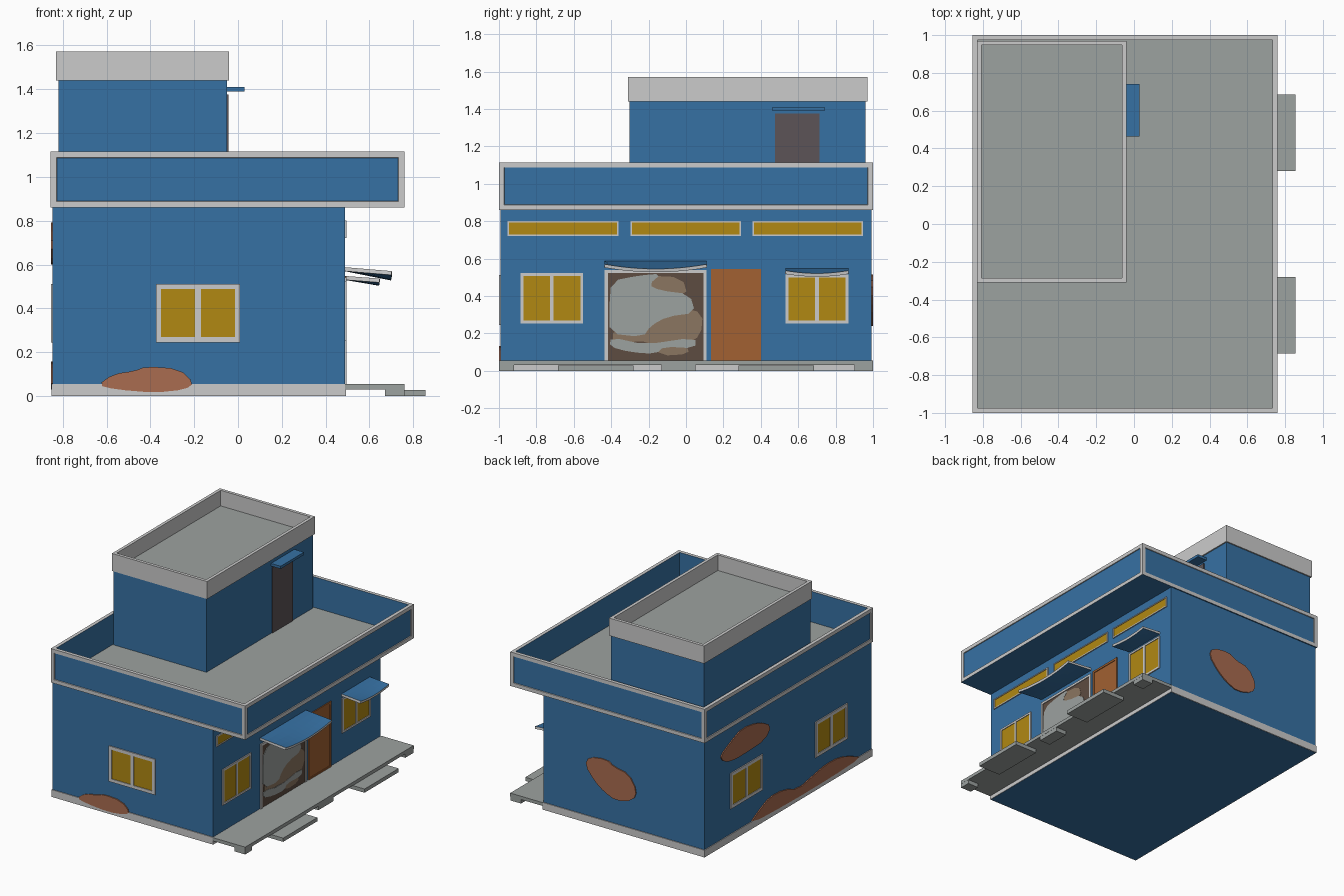
import bpy, bmesh
from mathutils import Vector

if "Cube" in bpy.data.objects:
    bpy.data.objects.remove(bpy.data.objects["Cube"])

COLOURS = {
    "blue_paint": (0.037, 0.165, 0.37), "light_trim": (0.60, 0.60, 0.60),
    "concrete": (0.335, 0.36, 0.35), "yellow_glass": (0.44, 0.25, 0.006),
    "orange_wood": (0.36, 0.12, 0.032), "bare_brick": (0.40, 0.15, 0.08),
    "dark_brown": (0.11, 0.072, 0.052), "tan_paper": (0.26, 0.18, 0.12),
    "grey_door": (0.107, 0.088, 0.095)}
MATS = {}
for n, c in COLOURS.items():
    MATS[n] = bpy.data.materials.new(n)
    MATS[n].diffuse_color = (*c, 1)

# Wall planes: (u along wall, v up, d outwards) -> world
WALLS = {
    "front": lambda u, v, d: Vector((u, -0.991 - d, v)),
    "back": lambda u, v, d: Vector((u, 0.991 + d, v)),
    "left": lambda u, v, d: Vector((-0.846 - d, u, v)),
    "right": lambda u, v, d: Vector((0.488 + d, u, v)),
    "tower": lambda u, v, d: Vector((-0.05 + d, u, v))}


def finish(name, bm, mats):
    bmesh.ops.recalc_face_normals(bm, faces=bm.faces)
    me = bpy.data.meshes.new(name)
    bm.to_mesh(me)
    bm.free()
    for m in mats:
        me.materials.append(MATS[m])
    ob = bpy.data.objects.new(name, me)
    bpy.context.collection.objects.link(ob)
    return ob


def add_box(bm, a, b, idx=0):
    vs = bmesh.ops.create_cube(bm, size=1)["verts"]
    for v in vs:
        v.co = Vector([(a[i] + b[i]) / 2 + v.co[i] * abs(b[i] - a[i]) for i in range(3)])
    for f in {f for v in vs for f in v.link_faces}:
        f.material_index = idx


def box(name, a, b, mat):
    bm = bmesh.new()
    add_box(bm, a, b)
    return finish(name, bm, [mat])


def wall_parts(name, wall, parts, mats):
    """Plates on a wall; each part is (u0, u1, v0, v1, depth, material index)."""
    bm = bmesh.new()
    P = WALLS[wall]
    for u0, u1, v0, v1, d, i in parts:
        add_box(bm, P(u0, v0, -0.004), P(u1, v1, d), i)
    return finish(name, bm, mats)


def framed(name, wall, u0, u1, v0, v1, t, mullion=0.0, mats=("light_trim", "yellow_glass")):
    """Frame bars around a recessed panel, with an optional centre bar."""
    parts = [(u0 + t / 2, u1 - t / 2, v0 + t / 2, v1 - t / 2, 0.003, 1),
             (u0, u0 + t, v0, v1, 0.008, 0), (u1 - t, u1, v0, v1, 0.008, 0),
             (u0 + t, u1 - t, v0, v0 + t, 0.008, 0), (u0 + t, u1 - t, v1 - t, v1, 0.008, 0)]
    if mullion:
        c = (u0 + u1) / 2
        parts.append((c - mullion / 2, c + mullion / 2, v0 + t, v1 - t, 0.008, 0))
    return wall_parts(name, wall, parts, mats)


def blob(name, wall, pts, d, mat):
    """Irregular thin patch: outline with cut corners, extruded off the wall."""
    cut = []
    for p, q in zip(pts, pts[1:] + pts[:1]):
        for k in (0.25, 0.75):
            cut.append((p[0] + (q[0] - p[0]) * k, p[1] + (q[1] - p[1]) * k))
    bm = bmesh.new()
    f = bm.faces.new([bm.verts.new(WALLS[wall](u, v, -0.001)) for u, v in cut])
    ext = bmesh.ops.extrude_face_region(bm, geom=[f], use_keep_orig=True)
    shift = WALLS[wall](0, 0, d + 0.001) - WALLS[wall](0, 0, 0)
    for v in ext["geom"]:
        if isinstance(v, bmesh.types.BMVert):
            v.co += shift
    return finish(name, bm, [mat])


def tray(name, a, b, rim, floor_z, base, panel=None):
    """Parapet: box with a sunk top; sides may carry framed, recessed panels.
    Slots: 0 trim, 1 base colour, 2 concrete."""
    bm = bmesh.new()
    add_box(bm, a, b)
    bm.normal_update()
    top = next(f for f in bm.faces if f.normal.z > 0.5)
    bottom = next(f for f in bm.faces if f.normal.z < -0.5)
    sides = [f for f in bm.faces if abs(f.normal.z) < 0.5]
    bottom.material_index = 1
    bmesh.ops.inset_individual(bm, faces=[top], thickness=rim)
    walls = bmesh.ops.extrude_face_region(bm, geom=[top])
    floor = next(g for g in walls["geom"] if isinstance(g, bmesh.types.BMFace))
    for v in floor.verts:
        v.co.z = floor_z
    for e in floor.edges:
        for f in e.link_faces:
            f.material_index = 1
    floor.material_index = 2
    if top.is_valid:
        bm.faces.remove(top)
    if panel:
        for f in sides:
            bmesh.ops.inset_individual(bm, faces=[f], thickness=panel)
            bmesh.ops.inset_individual(bm, faces=[f], thickness=0.002, depth=-0.006)
            f.material_index = 1
    return finish(name, bm, ["light_trim", base, "concrete"])


def awning(name, y0, y1, reach, z, drop, sag):
    """Sagging sheet sloping away from the wall, with a light rim."""
    bm = bmesh.new()
    nx, ny = 4, 12
    g = []
    for i in range(nx + 1):
        t = i / nx
        row = []
        for j in range(ny + 1):
            s = j / ny
            zz = z - drop * t - sag * t * (1 - (2 * s - 1) ** 2)
            row.append(bm.verts.new((0.487 + reach * t, y0 + (y1 - y0) * s, zz)))
        g.append(row)
    for i in range(nx):
        for j in range(ny):
            bm.faces.new((g[i][j], g[i + 1][j], g[i + 1][j + 1], g[i][j + 1]))
    ob = finish(name, bm, ["blue_paint", "light_trim"])
    if ob.data.polygons[0].normal.z < 0:
        ob.data.flip_normals()
    m = ob.modifiers.new("thickness", 'SOLIDIFY')
    m.thickness, m.offset, m.material_offset_rim = 0.018, -1, 1


# Main building, plinth and roof parapet
box("main_walls", (-0.846, -0.991, 0), (0.488, 0.991, 0.87), "blue_paint")
box("plinth", (-0.852, -0.997, 0.001), (0.492, 0.997, 0.055), "light_trim")
tray("roof_parapet", (-0.855, -1, 0.86), (0.76, 1, 1.115), 0.037, 0.885, "blue_paint", 0.039)

# Roof room with cap, door and canopy
box("roof_room", (-0.82, -0.303, 0.88), (-0.05, 0.96, 1.445), "blue_paint")
tray("roof_room_cap", (-0.83, -0.31, 1.44), (-0.04, 0.97, 1.572), 0.033, 1.455, "light_trim")
wall_parts("roof_room_door", "tower", [(0.475, 0.715, 0.885, 1.375, 0.006, 0)], ["grey_door"])
box("roof_door_canopy", (-0.055, 0.463, 1.39), (0.03, 0.74, 1.41), "blue_paint")

# Porch slab, feet and steps
box("porch_slab", (0.488, -1, 0.03), (0.76, 1, 0.055), "concrete")
for i, (a, b) in enumerate([(-1, -0.92), (-0.13, 0.05), (0.90, 1)]):
    box(f"porch_foot_{i}", (0.67, a, 0), (0.759, b, 0.032), "concrete")
for i, s in enumerate((-1, 1)):
    box(f"porch_step_{i}", (0.67, s * 0.28, 0), (0.855, s * 0.685, 0.028), "concrete")

# Windows
framed("side_window", "front", -0.375, 0.01, 0.245, 0.512, 0.024, 0.026)
for i, c in enumerate((0.495, -0.51)):
    framed(f"rear_window_{i}", "left", c - 0.19, c + 0.19, 0.245, 0.512, 0.024, 0.026)
framed("shopfront_window_0", "right", -0.885, -0.55, 0.253, 0.522, 0.015, 0.02)
framed("shopfront_window_1", "right", 0.532, 0.868, 0.253, 0.515, 0.015, 0.02)
for i, (a, b) in enumerate([(-0.955, -0.362), (-0.296, 0.294), (0.356, 0.945)]):
    framed(f"strip_window_{i}", "right", a, b, 0.72, 0.80, 0.008)

# Shop shutter with torn paper, and entrance door
wall_parts("shop_shutter", "right", [
    (-0.42, 0.10, 0.055, 0.525, 0.003, 1), (-0.435, -0.418, 0.055, 0.54, 0.008, 0),
    (0.093, 0.11, 0.055, 0.54, 0.008, 0), (-0.418, 0.093, 0.523, 0.54, 0.008, 0)],
    ["light_trim", "dark_brown"])
blob("tan_paper_upper", "right", [(-0.22, 0.51), (-0.02, 0.50), (0.01, 0.40), (-0.15, 0.41),
     (-0.22, 0.45)], 0.005, "tan_paper")
blob("tan_paper_lower", "right", [(-0.39, 0.22), (-0.39, 0.15), (-0.18, 0.16), (-0.14, 0.08),
     (0.02, 0.09), (0.0, 0.14), (0.08, 0.19), (0.09, 0.31), (-0.03, 0.34), (-0.2, 0.25)],
     0.005, "tan_paper")
blob("grey_paper_upper", "right", [(-0.40, 0.48), (-0.25, 0.51), (-0.13, 0.52), (-0.20, 0.46),
     (-0.14, 0.43), (0.02, 0.41), (0.05, 0.31), (-0.10, 0.29), (-0.19, 0.24), (-0.23, 0.18),
     (-0.41, 0.20), (-0.41, 0.34)], 0.007, "concrete")
blob("grey_paper_lower", "right", [(-0.40, 0.18), (-0.22, 0.14), (0.05, 0.18), (0.05, 0.12),
     (-0.12, 0.13), (-0.16, 0.09), (-0.30, 0.10), (-0.41, 0.13)], 0.007, "concrete")
framed("entrance_door", "right", 0.135, 0.40, 0.05, 0.545, 0.016, 0, ("orange_wood", "orange_wood"))

# Awnings
awning("shop_awning", -0.435, 0.11, 0.215, 0.588, 0.018, 0.025)
awning("window_awning", 0.532, 0.868, 0.16, 0.548, 0.012, 0.015)

# Bare brick patches where the plaster has fallen off
blob("brick_patch_front", "front", [(-0.64, 0.05), (-0.57, 0.10), (-0.47, 0.115), (-0.42, 0.135),
     (-0.27, 0.125), (-0.20, 0.06), (-0.24, 0.03), (-0.38, 0.015), (-0.56, 0.03)], 0.008, "bare_brick")
blob("brick_patch_back", "back", [(0.14, 0.43), (0.11, 0.50), (-0.04, 0.52), (-0.10, 0.48),
     (-0.22, 0.46), (-0.29, 0.35), (-0.26, 0.27), (-0.12, 0.23), (-0.02, 0.27), (0.06, 0.33)],
     0.008, "bare_brick")
blob("brick_patch_left_high", "left", [(0.81, 0.69), (0.68, 0.75), (0.55, 0.80), (0.35, 0.77),
     (0.20, 0.69), (0.28, 0.61), (0.50, 0.60), (0.66, 0.60), (0.77, 0.63)], 0.008, "bare_brick")
blob("brick_patch_left_low", "left", [(0.46, 0.045), (0.36, 0.10), (0.22, 0.16), (0.05, 0.15),
     (-0.12, 0.09), (-0.28, 0.12), (-0.45, 0.15), (-0.62, 0.14), (-0.76, 0.09), (-0.86, 0.045),
     (-0.5, 0.03), (0.0, 0.03)], 0.008, "bare_brick")

for m in bpy.data.materials:
    if m.users and not m.is_grease_pencil:
        m.use_nodes = True
        m.node_tree.nodes["Principled BSDF"].inputs["Base Color"].default_value = m.diffuse_color
